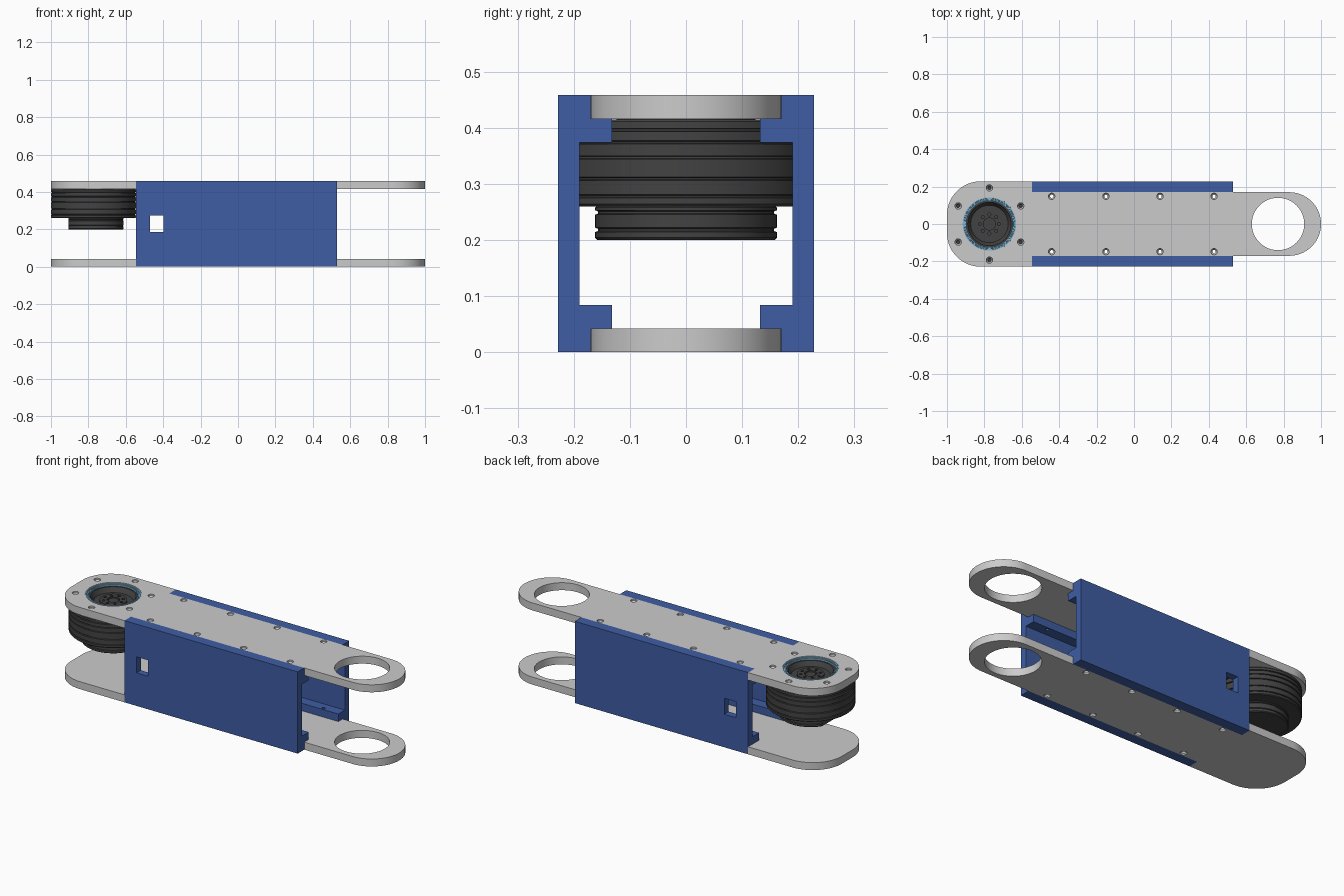
import bpy, bmesh, math
from mathutils import Vector

if "Cube" in bpy.data.objects:
    bpy.data.objects.remove(bpy.data.objects["Cube"])

MX = -0.773            # motor axis
H = 0.458              # overall height
T = 0.042              # plate thickness


def material(name, col):
    m = bpy.data.materials.new(name)
    m.diffuse_color = (*col, 1)
    m.use_nodes = True
    m.node_tree.nodes["Principled BSDF"].inputs["Base Color"].default_value = m.diffuse_color
    return m


BLUE = material("blue", (0.05, 0.11, 0.37))
DARK = material("dark", (0.055, 0.055, 0.055))
SKY = material("light_blue", (0.22, 0.47, 0.66))


def finish(name, bm, mat=None):
    bmesh.ops.recalc_face_normals(bm, faces=bm.faces)
    me = bpy.data.meshes.new(name)
    bm.to_mesh(me)
    bm.free()
    ob = bpy.data.objects.new(name, me)
    bpy.context.collection.objects.link(ob)
    if mat:
        me.materials.append(mat)
    return ob


def extrude(name, pts, vec, mat=None):
    bm = bmesh.new()
    f = bm.faces.new([bm.verts.new(p) for p in pts])
    r = bmesh.ops.extrude_face_region(bm, geom=[f], use_keep_orig=True)
    vs = [v for v in r["geom"] if isinstance(v, bmesh.types.BMVert)]
    bmesh.ops.translate(bm, verts=vs, vec=vec)
    return finish(name, bm, mat)


def lathe(name, prof, spots=((MX, 0),), mat=None, n=64, closed=False):
    """Spin an (r, z) profile about a vertical axis at each spot."""
    bm = bmesh.new()
    for x, y in spots:
        vs = [bm.verts.new((x + r, y, z)) for r, z in prof]
        es = [bm.edges.new(p) for p in zip(vs, vs[1:])]
        if closed:
            es.append(bm.edges.new((vs[-1], vs[0])))
        bmesh.ops.spin(bm, geom=vs + es, cent=(x, y, 0), axis=(0, 0, 1),
                       angle=2 * math.pi, steps=n)
    bmesh.ops.remove_doubles(bm, verts=bm.verts, dist=1e-5)
    return finish(name, bm, mat)


def box(name, lo, hi, mat=None):
    return extrude(name, [(lo[0], lo[1], lo[2]), (hi[0], lo[1], lo[2]),
                          (hi[0], hi[1], lo[2]), (lo[0], hi[1], lo[2])],
                   (0, 0, hi[2] - lo[2]), mat)


def cut(ob, *cutters):
    for c in cutters:
        c.hide_render = True
        m = ob.modifiers.new("cut", "BOOLEAN")
        m.operation, m.solver, m.object = "DIFFERENCE", "EXACT", c
    dg = bpy.context.evaluated_depsgraph_get()
    ob.data = bpy.data.meshes.new_from_object(ob.evaluated_get(dg))
    ob.modifiers.clear()


def arc(cx, cy, r, a0, a1, n=20):
    return [(cx + r * math.cos(math.radians(a0 + (a1 - a0) * i / n)),
             cy + r * math.sin(math.radians(a0 + (a1 - a0) * i / n)))
            for i in range(n + 1)]


def ribs(r, top, bottom, grooves, w=0.003, d=0.006):
    """Outer wall of a turned part with V-bottomed grooves and soft rims."""
    p = [(r - 0.004, top), (r, top - 0.004)]
    for z in grooves:
        p += [(r, z + w), (r - d, z + w * 0.5), (r - d, z - w * 0.5), (r, z - w)]
    return p + [(r, bottom + 0.004), (r - 0.004, bottom)]


# Hole positions
rail_screws = [(x, s * 0.148) for x in (-0.44, -0.15, 0.139, 0.428) for s in (1, -1)]
flange_screws = [(MX + x, y) for x, y in arc(0, 0, 0.193, 30, 330, 5)]

# Countersunk screw cutters, top and bottom
sink = [(0, 0.5), (0.017, 0.5), (0.017, 0.45), (0.009, 0.44), (0.009, 0.36), (0, 0.36)]
flip = [(r, H - z) for r, z in sink]
top_screws = lathe("cutter_top_screws", sink, rail_screws, n=20)
low_screws = lathe("cutter_low_screws", flip, rail_screws, n=20)
motor_screws = lathe("cutter_motor_screws", sink, flange_screws, n=20)
joint_hole = lathe("cutter_joint_hole", [(0, -0.1), (0.14, -0.1), (0.14, 0.6), (0, 0.6)], [(0.77, 0)])
motor_hole = lathe("cutter_motor_hole", [(0, 0.3), (0.143, 0.3), (0.143, 0.6), (0, 0.6)])

# Top and bottom plates
outline = (arc(0.83, 0, 0.17, -90, 90, 40) + [(-0.545, 0.17), (-0.545, 0.228)]
           + arc(-0.82, 0.048, 0.18, 90, 180) + arc(-0.82, -0.048, 0.18, 180, 270)
           + [(-0.545, -0.228), (-0.545, -0.17)])
top_plate = extrude("top_plate", [(x, y, H - T) for x, y in outline], (0, 0, T))
bottom_plate = extrude("bottom_plate", [(x, y, 0) for x, y in outline], (0, 0, T))
cut(top_plate, joint_hole, motor_hole, top_screws, motor_screws)
cut(bottom_plate, joint_hole, low_screws)

# Side rails with stepped flanges and a cable window
half = [(0.228, 0), (0.17, 0), (0.17, T), (0.132, T), (0.132, 0.084), (0.19, 0.084)]
section = half + [(y, H - z) for y, z in reversed(half)]
window = box("cutter_window", (-0.47, -0.4, 0.185), (-0.397, 0.4, 0.275))
rails = []
for name, s in (("front_rail", -1), ("back_rail", 1)):
    rail = extrude(name, [(-0.545, s * y, z) for y, z in section], (1.075, 0, 0), BLUE)
    cut(rail, window, top_screws, low_screws)
    rails.append(rail)

# Motor housing with recessed output hub
hub = [(0, 0.424), (0.026, 0.424), (0.026, 0.418), (0.032, 0.418), (0.032, 0.428),
       (0.07, 0.428), (0.07, 0.42), (0.1, 0.42), (0.116, 0.446), (0.124, 0.446),
       (0.124, 0.415)]
motor = lathe("motor_housing", hub + ribs(0.227, 0.415, 0.26, (0.396, 0.374, 0.347, 0.309, 0.278))
              + [(0, 0.26)], mat=DARK, n=96)
hub_bolts = lathe("cutter_hub_bolts", [(0, 0.415), (0.008, 0.415), (0.008, 0.5), (0, 0.5)],
                  [(MX + x, y) for x, y in arc(0, 0, 0.051, 0, 315, 7)], n=16)
cut(motor, hub_bolts)

# Motor rear cap, flattened on the outer side
cap = lathe("motor_rear_cap", [(0, 0.262), (0.158, 0.262)]
            + ribs(0.162, 0.262, 0.2, (0.249, 0.218), 0.004, 0.005) + [(0, 0.2)], mat=DARK, n=72)
cut(cap, box("cutter_cap_flat", (-1.1, -0.3, 0.1), (-0.905, 0.3, 0.3)))

# Bearing ring around the hub
bearing = lathe("bearing_ring", [(0.124, 0.416), (0.143, 0.416), (0.143, 0.455), (0.137, 0.455),
                                 (0.136, 0.451), (0.131, 0.451), (0.13, 0.455), (0.124, 0.455)],
                mat=SKY, n=72, closed=True)

# Remove cutters, smooth the round parts
for ob in list(bpy.data.objects):
    if ob.name.startswith("cutter"):
        bpy.data.objects.remove(ob)
bpy.ops.object.select_all(action="DESELECT")
for ob in (top_plate, bottom_plate, motor, cap, bearing, *rails):
    ob.select_set(True)
bpy.context.view_layer.objects.active = motor
bpy.ops.object.shade_smooth_by_angle(angle=math.radians(30))
